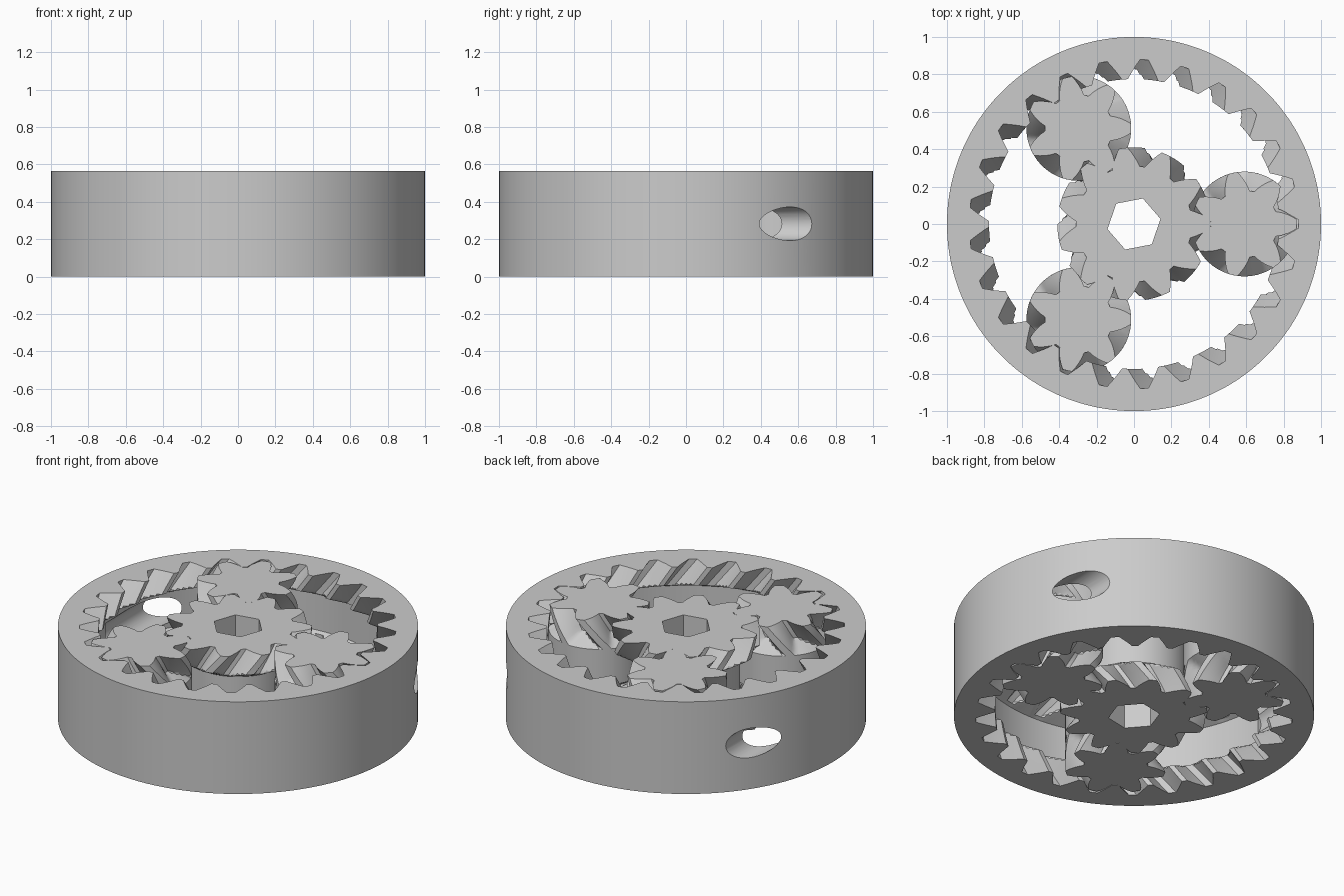
import bpy, bmesh
from math import pi, sin, cos, radians, floor

if "Cube" in bpy.data.objects:
    bpy.data.objects.remove(bpy.data.objects["Cube"])

HEIGHT = 0.565
HALF = HEIGHT / 2
ORBIT = 0.59
PLANETS, PLANET_TEETH, SUN_TEETH, RING_TEETH = 3, 7, 11, 25
BAND, TAPER = 0.11, 0.17          # half heights of the smooth middle band and its cone
STEPS = [-0.5, -0.42, -0.34, -0.26, -0.18, -0.1, 0, 0.1, 0.18, 0.26, 0.34, 0.42]

grey = bpy.data.materials.new("plain grey")
grey.use_nodes = True
grey.diffuse_color = (0.6, 0.6, 0.6, 1)
grey.node_tree.nodes["Principled BSDF"].inputs["Base Color"].default_value = (0.6, 0.6, 0.6, 1)


def blend(a, b, t):
    return a + (b - a) * min(1, max(0, t))


def gear(name, teeth, root, tip, spin, limit, band_r, taper_r, bore=None):
    """Herringbone gear; its middle is limited to a smooth band. bore(angle) is the other wall."""
    bm = bmesh.new()
    pitch = 2 * pi / teeth
    levels = [TAPER + (HALF - TAPER) * k / 5 for k in range(6)]
    levels = [BAND + (TAPER - BAND) * k / 5 for k in range(5)] + levels
    levels = [-z for z in reversed(levels)] + levels
    count = teeth * len(STEPS)
    walls = []
    for z in levels:
        turn = spin * pitch * (1 - abs(z) / HALF)
        band = blend(band_r, taper_r, (abs(z) - BAND) / (TAPER - BAND))
        row = []
        for t in range(teeth):
            for u in STEPS:
                r = blend(tip, root, (abs(u) - 0.1) / 0.32)
                if abs(z) <= TAPER:
                    r = limit(r, band)
                a = (t + u) * pitch + turn
                row.append(bm.verts.new((r * cos(a), r * sin(a), z + HALF)))
        walls.append(row)

    def bridge(low, high):
        for i in range(count):
            j = (i + 1) % count
            bm.faces.new((low[i], low[j], high[j], high[i]))

    for low, high in zip(walls, walls[1:]):
        bridge(low, high)
    if bore:
        ends = []
        for z in (0, HEIGHT):
            angles = [2 * pi * i / count - pitch / 2 for i in range(count)]
            ends.append([bm.verts.new((bore(a) * cos(a), bore(a) * sin(a), z)) for a in angles])
        bridge(*ends)
        bridge(walls[0], ends[0])
        bridge(walls[-1], ends[1])
    else:
        bm.faces.new(walls[0])
        bm.faces.new(walls[-1])
    bmesh.ops.recalc_face_normals(bm, faces=bm.faces)
    mesh = bpy.data.meshes.new(name)
    bm.to_mesh(mesh)
    bm.free()
    mesh.materials.append(grey)
    obj = bpy.data.objects.new(name, mesh)
    bpy.context.collection.objects.link(obj)
    return obj


def smooth(obj):
    bpy.ops.object.select_all(action='DESELECT')
    obj.select_set(True)
    bpy.context.view_layer.objects.active = obj
    bpy.ops.object.shade_smooth_by_angle(angle=radians(25))


def hex_socket(a):
    """Radius of the hexagonal socket at an angle."""
    sector = pi / 3
    a -= 4 * 2 * pi / (SUN_TEETH * len(STEPS))
    a -= floor(a / sector) * sector
    return 0.125 / cos(a - sector / 2)


# Sun gear with a hexagonal socket and a waisted middle
sun = gear("sun_gear", SUN_TEETH, 0.31, 0.41, -1, min, 0.30, 0.41, hex_socket)
smooth(sun)

# Planet gears with a full roller in the middle
for i in range(PLANETS):
    place = 2 * pi * i / PLANETS
    planet = gear("planet_gear_%d" % (i + 1), PLANET_TEETH, 0.18, 0.28, 1, max, 0.28, 0.18)
    planet.location = (ORBIT * cos(place), ORBIT * sin(place), 0)
    planet.rotation_euler.z = place + place * SUN_TEETH / PLANET_TEETH
    smooth(planet)

# Outer ring with inner teeth and a recessed roller track
ring = gear("outer_ring", RING_TEETH, 0.775, 0.88, 1, max, 0.90, 0.775, lambda a: 1.0)

# Two round holes running front to back through the rear of the ring wall
for side in (-1, 1):
    bpy.ops.mesh.primitive_cylinder_add(vertices=48, radius=0.09, depth=1,
                                        location=(side * 0.83, 0.5, HALF),
                                        rotation=(pi / 2, 0, 0))
    cutter = bpy.context.object
    cutter.name = "hole_cutter"
    cutter.hide_render = True
    cutter.data.materials.append(grey)
    cut = ring.modifiers.new("hole", 'BOOLEAN')
    cut.operation = 'DIFFERENCE'
    cut.solver = 'EXACT'
    cut.object = cutter
    bpy.context.view_layer.objects.active = ring
    bpy.ops.object.modifier_apply(modifier=cut.name)
    bpy.data.objects.remove(cutter)
smooth(ring)
